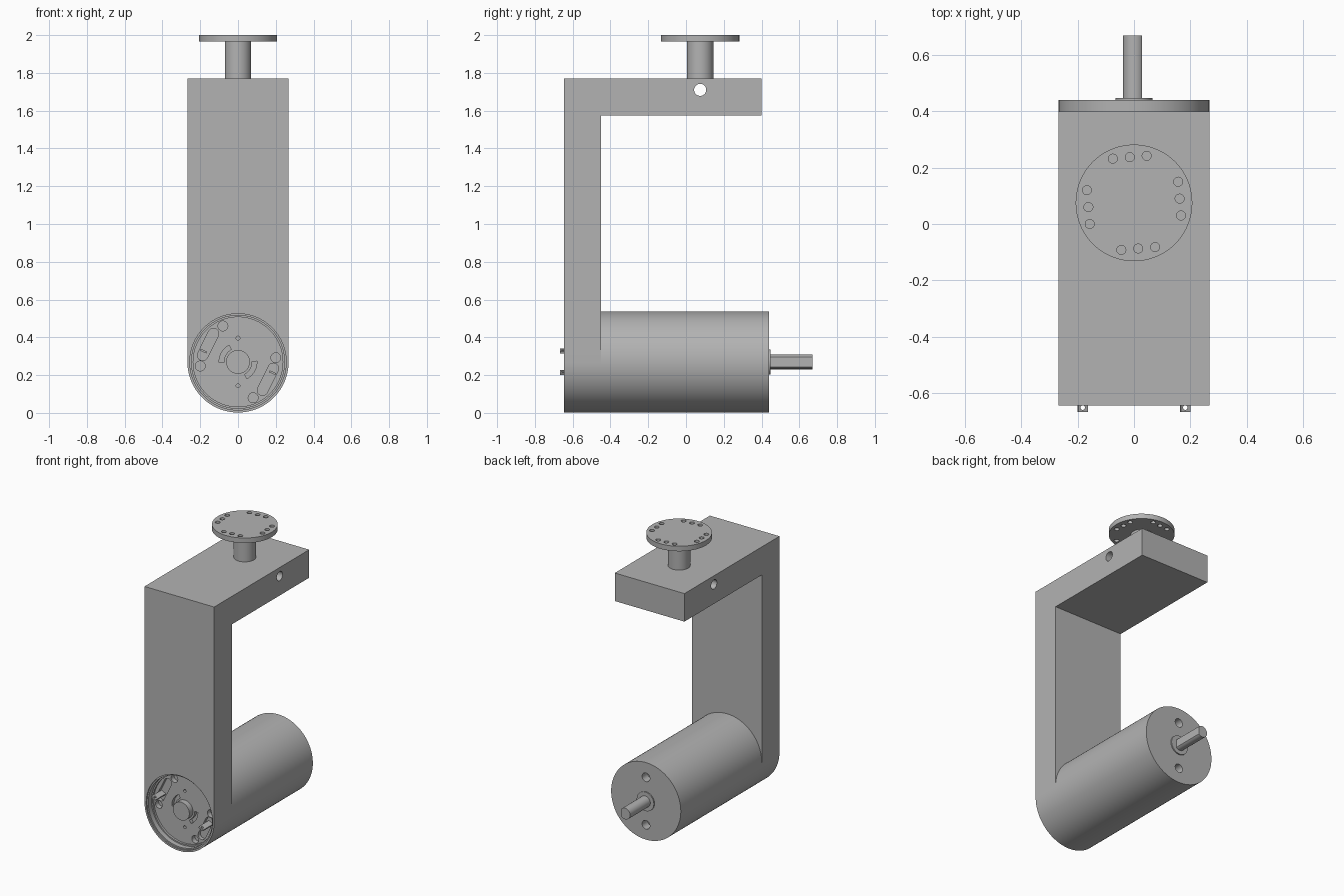
import bpy, bmesh, math
from mathutils import Vector, Matrix

if "Cube" in bpy.data.objects:
    bpy.data.objects.remove(bpy.data.objects["Cube"])

grey = bpy.data.materials.new("machined grey")
grey.diffuse_color = (0.45, 0.45, 0.45, 1)
grey.use_nodes = True
grey.node_tree.nodes["Principled BSDF"].inputs["Base Color"].default_value = grey.diffuse_color

R, AXIS_Z = 0.268, 0.27       # motor radius and axis height
FRONT, BACK = -0.645, 0.44    # front of bracket, back of motor
FLOOR = -0.585                # floor of the front recess
FLANGE_Y = 0.075


def finish(name, bm):
    bmesh.ops.recalc_face_normals(bm, faces=bm.faces)
    me = bpy.data.meshes.new(name)
    bm.to_mesh(me)
    bm.free()
    me.materials.append(grey)
    ob = bpy.data.objects.new(name, me)
    bpy.context.collection.objects.link(ob)
    return ob


def rod(name, a, b, r, n=64):
    """Cylinder between two points."""
    a, b = Vector(a), Vector(b)
    d = b - a
    m = Matrix.Translation((a + b) / 2) @ d.to_track_quat('Z', 'Y').to_matrix().to_4x4()
    bm = bmesh.new()
    bmesh.ops.create_cone(bm, cap_ends=True, segments=n, radius1=r, radius2=r,
                          depth=d.length, matrix=m)
    return finish(name, bm)


def prism(name, pts, y0, y1):
    """Front (x, z) outline extruded along y."""
    bm = bmesh.new()
    f = bm.faces.new([bm.verts.new((x, y0, z)) for x, z in pts])
    ext = bmesh.ops.extrude_face_region(bm, geom=[f])
    vs = [v for v in ext['geom'] if isinstance(v, bmesh.types.BMVert)]
    bmesh.ops.translate(bm, verts=vs, vec=(0, y1 - y0, 0))
    return finish(name, bm)


def arc(cx, cz, r, a0, a1, n):
    return [(cx + r * math.cos(math.radians(a0 + (a1 - a0) * i / n)),
             cz + r * math.sin(math.radians(a0 + (a1 - a0) * i / n))) for i in range(n + 1)]


def cut(ob, cutters):
    for c in cutters:
        c.hide_render = True
        mod = ob.modifiers.new("cut", 'BOOLEAN')
        mod.operation, mod.solver, mod.object = 'DIFFERENCE', 'EXACT', c
    dg = bpy.context.evaluated_depsgraph_get()
    me = bpy.data.meshes.new_from_object(ob.evaluated_get(dg))
    ob.modifiers.clear()
    ob.data = me
    for c in cutters:
        bpy.data.objects.remove(c)


# Bracket: round-bottomed column with the upper back face pulled out as the arm
bm = bmesh.new()
lower = arc(0, AXIS_Z, R, 180, 360, 48)
low = [bm.verts.new((x, -0.45, z)) for x, z in lower]
mid = [bm.verts.new((x, -0.45, 1.575)) for x in (R, -R)]
top = [bm.verts.new((x, -0.45, 1.77)) for x in (R, -R)]
f_low = bm.faces.new(low + mid)
f_top = bm.faces.new([mid[1], mid[0], top[0], top[1]])
ext = bmesh.ops.extrude_face_region(bm, geom=[f_low, f_top], use_keep_orig=True)
bmesh.ops.translate(bm, verts=[v for v in ext['geom'] if isinstance(v, bmesh.types.BMVert)],
                    vec=(0, FRONT + 0.45, 0))
ext = bmesh.ops.extrude_face_region(bm, geom=[f_top])
bmesh.ops.translate(bm, verts=[v for v in ext['geom'] if isinstance(v, bmesh.types.BMVert)],
                    vec=(0, 0.85, 0))
if f_top.is_valid:
    bm.faces.remove(f_top)
bmesh.ops.recalc_face_normals(bm, faces=bm.faces)
bmesh.ops.dissolve_limit(bm, angle_limit=0.01, verts=bm.verts, edges=bm.edges)
bracket = finish("bracket", bm)


def front_hole(x, z, r, y0, y1, n=32):
    return rod("cutter", (x, y0, z), (x, y1, z), r, n)


# Stepped round recess and the cross hole through the arm
cutters = [front_hole(0, AXIS_Z, 0.255, -0.7, -0.635, 96),
           front_hole(0, AXIS_Z, 0.246, -0.7, -0.60, 96),
           front_hole(0, AXIS_Z, 0.237, -0.7, FLOOR, 96),
           rod("cutter", (-0.4, FLANGE_Y, 1.71), (0.4, FLANGE_Y, 1.71), 0.032, 32)]
# Openings in the recess floor, repeated by a half turn
for s in (1, -1):
    for x, z, r in ((-0.08, 0.19, 0.026), (-0.2, -0.022, 0.026), (0, 0.126, 0.01)):
        cutters.append(front_hole(s * x, AXIS_Z + s * z, r, -0.62, -0.55))
    t = 0 if s > 0 else 180
    ang = 64 + t
    slot = (arc(s * -0.13, AXIS_Z + s * 0.15, 0.028, ang - 90, ang + 90, 12)
            + arc(s * -0.187, AXIS_Z + s * 0.035, 0.028, ang + 90, ang + 270, 12))
    cutters.append(prism("cutter", slot, -0.62, -0.56))
    curved = (arc(0, AXIS_Z, 0.1, 118 + t, 182 + t, 14)
              + arc(0, AXIS_Z, 0.075, 182 + t, 118 + t, 14))
    cutters.append(prism("cutter", curved, -0.62, -0.56))
cut(bracket, cutters)

# Motor body with two mounting holes in its back
motor = rod("motor_body", (0, -0.45, AXIS_Z), (0, BACK, AXIS_Z), R, 96)
cut(motor, [front_hole(0, AXIS_Z + s * 0.165, 0.03, 0.38, 0.5) for s in (1, -1)])

# Bearing bosses front and back
front_boss = rod("front_boss", (0, FLOOR, AXIS_Z), (0, -0.625, AXIS_Z), 0.063)
back_boss = rod("back_boss", (0, BACK, AXIS_Z), (0, 0.448, AXIS_Z), 0.066)

# Output shaft with one flat side
half = math.degrees(math.acos(0.028 / 0.039))
shaft = prism("shaft", arc(0, AXIS_Z, 0.039, half, 360 - half, 40), 0.445, 0.67)

# Terminal blades, each with a small eyelet
terminals = []
for s in (1, -1):
    x, z = s * -0.182, AXIS_Z + s * 0.057
    d, n = Vector((0.017, -0.008)), Vector((0.002, 0.005))
    pts = [Vector((x, z)) + d * a + n * b for a, b in ((-1, -1), (1, -1), (1, 1), (-1, 1))]
    blade = prism("terminal", [tuple(p) for p in pts], -0.55, -0.668)
    cut(blade, [rod("cutter", (x, -0.652, z - 0.05), (x, -0.652, z + 0.05), 0.008, 16)])
    terminals.append(blade)

# Top stem and flange with four groups of three bolt holes
stem = rod("stem", (0, FLANGE_Y, 1.77), (0, FLANGE_Y, 1.966), 0.07)
flange = rod("flange", (0, FLANGE_Y, 1.965), (0, FLANGE_Y, 2.0), 0.207, 96)
holes = []
for k in range(4):
    turn = Matrix.Rotation(k * math.pi / 2, 2)
    for x, y in ((-0.075, 0.157), (-0.015, 0.162), (0.045, 0.167)):
        p = turn @ Vector((x, y))
        holes.append(rod("cutter", (p.x, p.y + FLANGE_Y, 1.9),
                         (p.x, p.y + FLANGE_Y, 2.1), 0.016, 24))
cut(flange, holes)

# Smooth the round surfaces, keep the edges crisp
for ob in bpy.context.collection.objects:
    ob.select_set(True)
    bpy.context.view_layer.objects.active = ob
bpy.ops.object.shade_smooth_by_angle(angle=math.radians(30))
